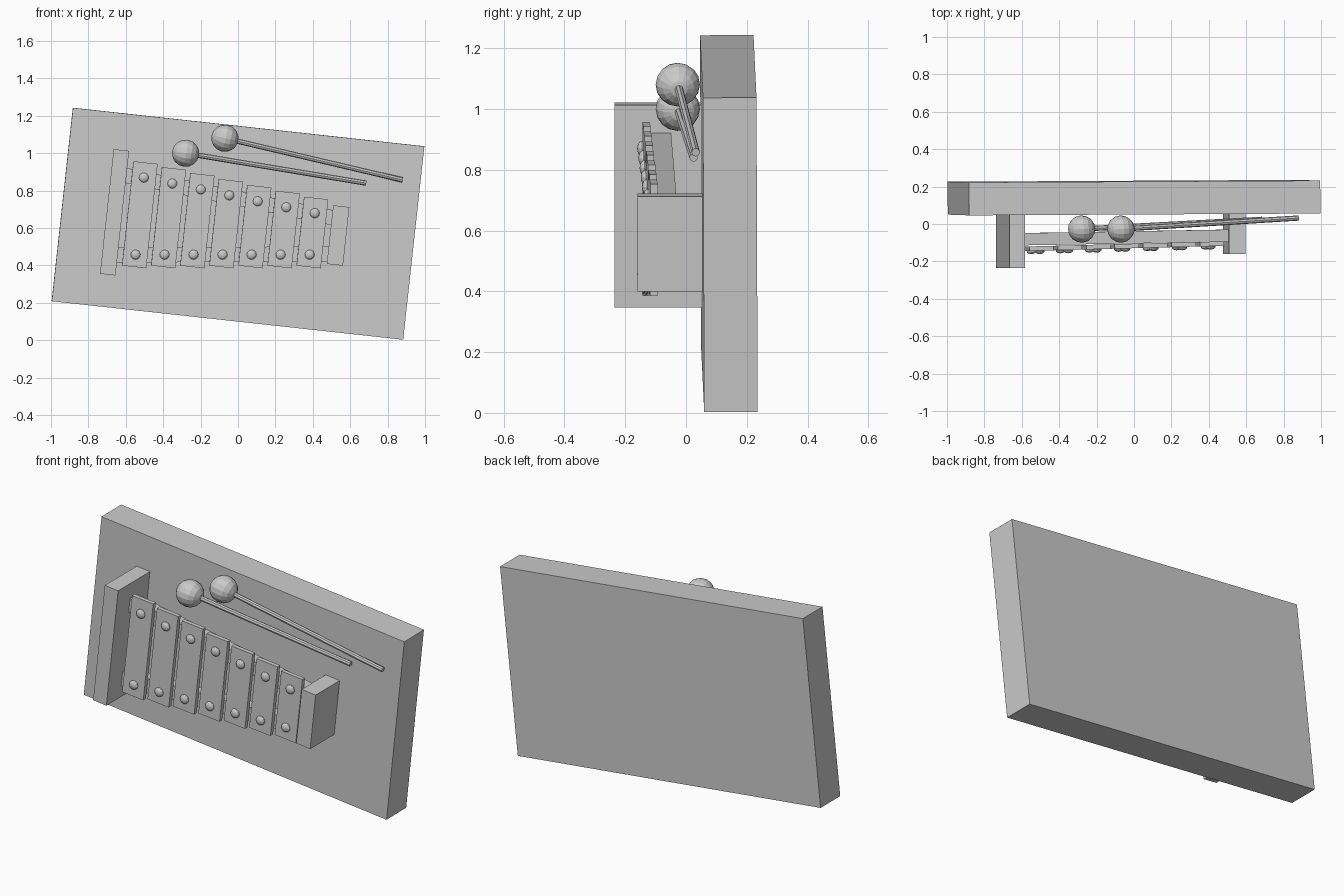
import bpy
from math import radians
from mathutils import Vector

cube = bpy.data.objects.get("Cube")
if cube:
    bpy.data.objects.remove(cube, do_unlink=True)

TILT = 6.25  # lean of the whole instrument, in degrees


def box(name, center, size, pitch=0.0, roll=TILT, yaw=0.0):
    bpy.ops.mesh.primitive_cube_add(size=1, location=center)
    ob = bpy.context.object
    ob.name = name
    ob.scale = size
    ob.rotation_euler = [radians(a) for a in (pitch, roll, yaw)]
    return ob


def beam(name, start, end, width, depth):
    """Box stretched between two points."""
    start, end = Vector(start), Vector(end)
    d = end - start
    ob = box(name, (start + end) / 2, (d.length, depth, width))
    ob.rotation_euler = Vector((1, 0, 0)).rotation_difference(d).to_euler()


def screw(name, location):
    bpy.ops.mesh.primitive_uv_sphere_add(segments=12, ring_count=8, radius=0.026,
                                         location=location)
    ob = bpy.context.object
    ob.name = name
    ob.scale.z = 0.6
    ob.rotation_euler = (radians(90), 0, radians(1.5))


def mallet(name, head, tip):
    head, tip = Vector(head), Vector(tip)
    d = tip - head
    aim = d.to_track_quat('Z', 'Y').to_euler()
    bpy.ops.mesh.primitive_uv_sphere_add(segments=16, ring_count=8, radius=0.073,
                                         location=head, rotation=aim)
    bpy.context.object.name = name + "_head"
    bpy.ops.mesh.primitive_cylinder_add(vertices=8, radius=0.014, depth=d.length,
                                        location=(head + tip) / 2, rotation=aim)
    bpy.context.object.name = name + "_stick"


# Backing board
box("board", (0, 0.141, 0.623), (1.89, 0.176, 1.04), pitch=0.25, yaw=0.3)

# End blocks
box("tall_end_block", (-0.66, -0.092, 0.684), (0.083, 0.286, 0.67))
box("short_end_block", (0.535, -0.053, 0.56), (0.087, 0.214, 0.315))

# Rails converging towards the short end
beam("upper_rail", (-0.62, -0.082, 0.885), (0.53, -0.062, 0.65), 0.08, 0.065)
beam("lower_rail", (-0.66, -0.082, 0.455), (0.51, -0.062, 0.462), 0.08, 0.065)

# Graduated bars, each fixed by two screws
for i in range(7):
    y = -0.131 + 0.004 * i
    low = Vector((-0.555 + 0.155 * i, y, 0.392))
    high = Vector((-0.495 + 0.1525 * i, y, 0.95 - 0.0317 * i))
    span = high - low
    box(f"bar_{i + 1}", (low + high) / 2, (0.13, 0.024, span.length), yaw=1.5)
    out = Vector((0, -0.014, 0))
    screw(f"lower_screw_{i + 1}", low + span.normalized() * 0.066 + out)
    screw(f"upper_screw_{i + 1}", high - span.normalized() * 0.081 + out)

# Mallets resting against the board
mallet("lower_mallet", (-0.28, -0.027, 1.0), (0.685, 0.025, 0.84))
mallet("upper_mallet", (-0.07, -0.027, 1.08), (0.88, 0.032, 0.857))
